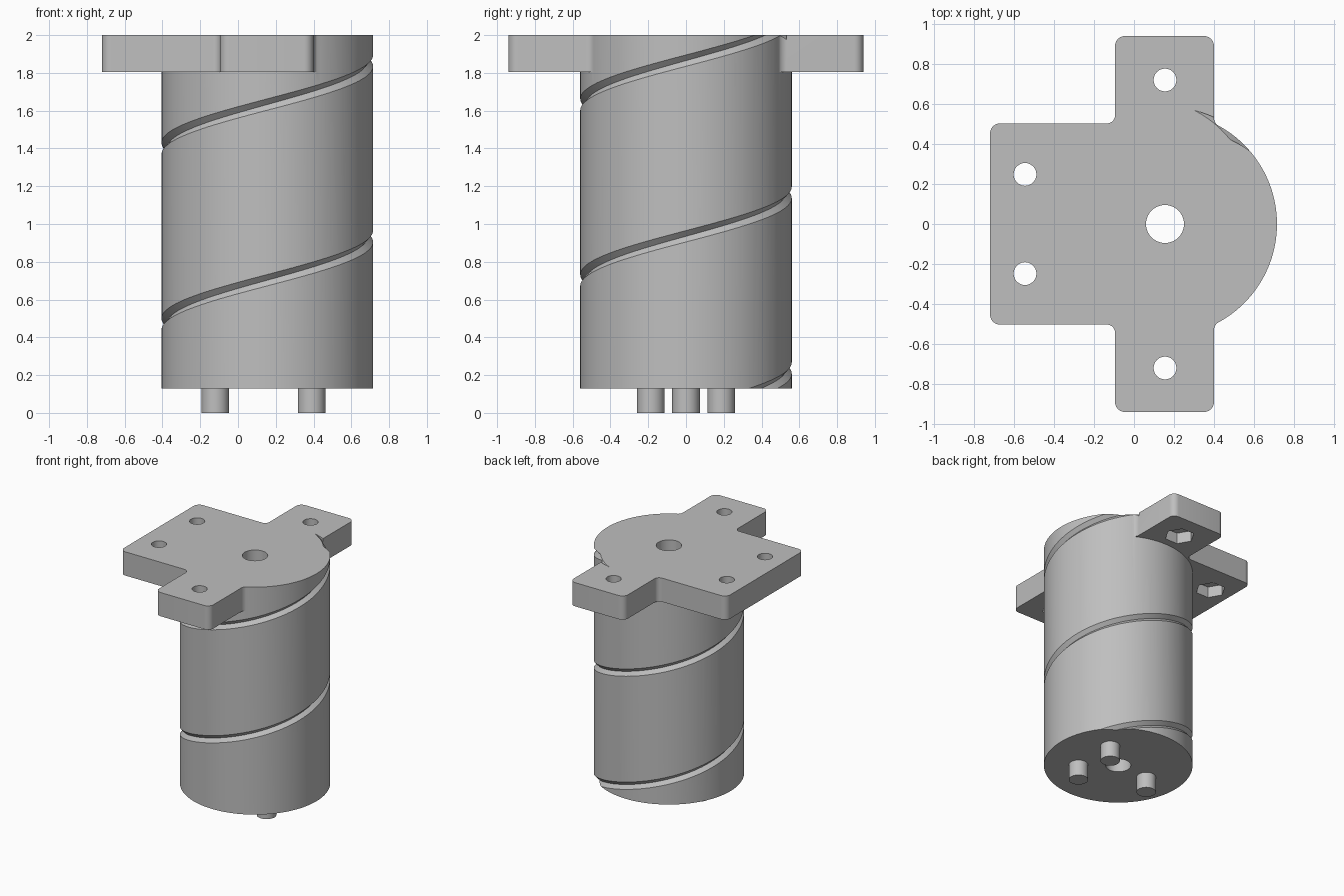
import bpy, bmesh
from math import sin, cos, pi, radians, degrees
from mathutils import Vector

cube = bpy.data.objects.get("Cube")
if cube:
    bpy.data.objects.remove(cube)

AXIS_X, RADIUS = 0.155, 0.56
BASE, FLANGE, TOP = 0.13, 1.805, 2.0

grey = bpy.data.materials.new("plain grey")
grey.use_nodes = True
grey.diffuse_color = (0.52, 0.52, 0.52, 1)
grey.node_tree.nodes["Principled BSDF"].inputs["Base Color"].default_value = grey.diffuse_color


def finish(name, bm):
    bmesh.ops.recalc_face_normals(bm, faces=bm.faces)
    mesh = bpy.data.meshes.new(name)
    bm.to_mesh(mesh)
    bm.free()
    mesh.materials.append(grey)
    obj = bpy.data.objects.new(name, mesh)
    bpy.context.collection.objects.link(obj)
    return obj


def prism(name, outline, z0, z1):
    bm = bmesh.new()
    face = bm.faces.new([bm.verts.new((x, y, z0)) for x, y in outline])
    top = bmesh.ops.extrude_face_region(bm, geom=[face])["geom"]
    bmesh.ops.translate(bm, vec=(0, 0, z1 - z0),
                        verts=[v for v in top if isinstance(v, bmesh.types.BMVert)])
    return finish(name, bm)


def cylinder(name, x, y, r, z0, z1, sides=40):
    ring = [(x + r * cos(2 * pi * i / sides), y + r * sin(2 * pi * i / sides))
            for i in range(sides)]
    return prism(name, ring, z0, z1)


def rounded(corners, steps=6):
    """Replace each (x, y, radius) corner with a small curve."""
    pts = []
    for i, (x, y, r) in enumerate(corners):
        p = Vector((x, y))
        if r == 0:
            pts.append(p)
            continue
        a = p + (Vector(corners[i - 1][:2]) - p).normalized() * r
        b = p + (Vector(corners[(i + 1) % len(corners)][:2]) - p).normalized() * r
        for k in range(steps + 1):
            t = k / steps
            # rational curve that gives a true arc on square corners
            w0, w1, w2 = (1 - t) ** 2, 2 ** 0.5 * t * (1 - t), t * t
            pts.append((a * w0 + p * w1 + b * w2) / (w0 + w1 + w2))
    return pts


def select(obj):
    bpy.ops.object.select_all(action="DESELECT")
    obj.select_set(True)
    bpy.context.view_layer.objects.active = obj


def combine(obj, other, operation):
    select(obj)
    mod = obj.modifiers.new(operation.lower(), "BOOLEAN")
    mod.operation, mod.object, mod.solver = operation, other, "EXACT"
    bpy.ops.object.modifier_apply(modifier=mod.name)
    bpy.data.objects.remove(other)


def smooth(obj):
    select(obj)
    bpy.ops.object.shade_smooth_by_angle(angle=radians(30))


def helix_cutter(half=0.03, depth=0.027, pitch=0.93, z_at_zero=0.935):
    """Diamond section swept along a rising spiral."""
    section = [(-depth, 0), (0.0, -half), (depth, -half * 2), (depth, half * 2), (0.0, half)]
    bm = bmesh.new()
    rings = []
    for deg in range(-360, 461, 4):
        a = radians(deg)
        z = z_at_zero + pitch * deg / 360
        rings.append([bm.verts.new((AXIS_X + (RADIUS + dr) * cos(a),
                                    (RADIUS + dr) * sin(a), z + dz))
                      for dr, dz in section])
    n = len(section)
    for r0, r1 in zip(rings, rings[1:]):
        for i in range(n):
            bm.faces.new((r0[i], r0[(i + 1) % n], r1[(i + 1) % n], r1[i]))
    bm.faces.new(rings[0])
    bm.faces.new(rings[-1])
    return finish("groove_cutter", bm)


# Drum with the mounting flange fused to its top
drum = cylinder("grooved_drum", AXIS_X, 0, RADIUS, BASE, TOP, sides=120)
half = [(0.47, 0.46, 0), (0.4, 0.505, 0.025), (0.4, 0.94, 0.05), (-0.095, 0.94, 0.05),
        (-0.095, 0.503, 0.04), (-0.72, 0.503, 0.05)]
outline = half + [(x, -y, r) for x, y, r in reversed(half)]
combine(drum, prism("flange", rounded(outline), FLANGE, TOP), "UNION")

# Spiral groove and central bore
combine(drum, helix_cutter(), "DIFFERENCE")
combine(drum, cylinder("bore_cutter", AXIS_X, 0, 0.095, 0, TOP + 0.1), "DIFFERENCE")

# Screw holes with hexagonal nut pockets underneath
for side in (-1, 1):
    for x, y in ((AXIS_X, 0.72), (-0.545, 0.248)):
        combine(drum, cylinder("hole_cutter", x, y * side, 0.057, FLANGE - 0.1, TOP + 0.1, 32),
                "DIFFERENCE")
        combine(drum, cylinder("nut_cutter", x, y * side, 0.113, FLANGE - 0.1, FLANGE + 0.09, 6),
                "DIFFERENCE")
smooth(drum)

# Locating pegs under the drum
for label, x, y in (("right", -0.12, 0), ("left_front", 0.39, -0.186), ("left_back", 0.39, 0.186)):
    smooth(cylinder("peg_" + label, x, y, 0.073, 0, BASE + 0.01))
